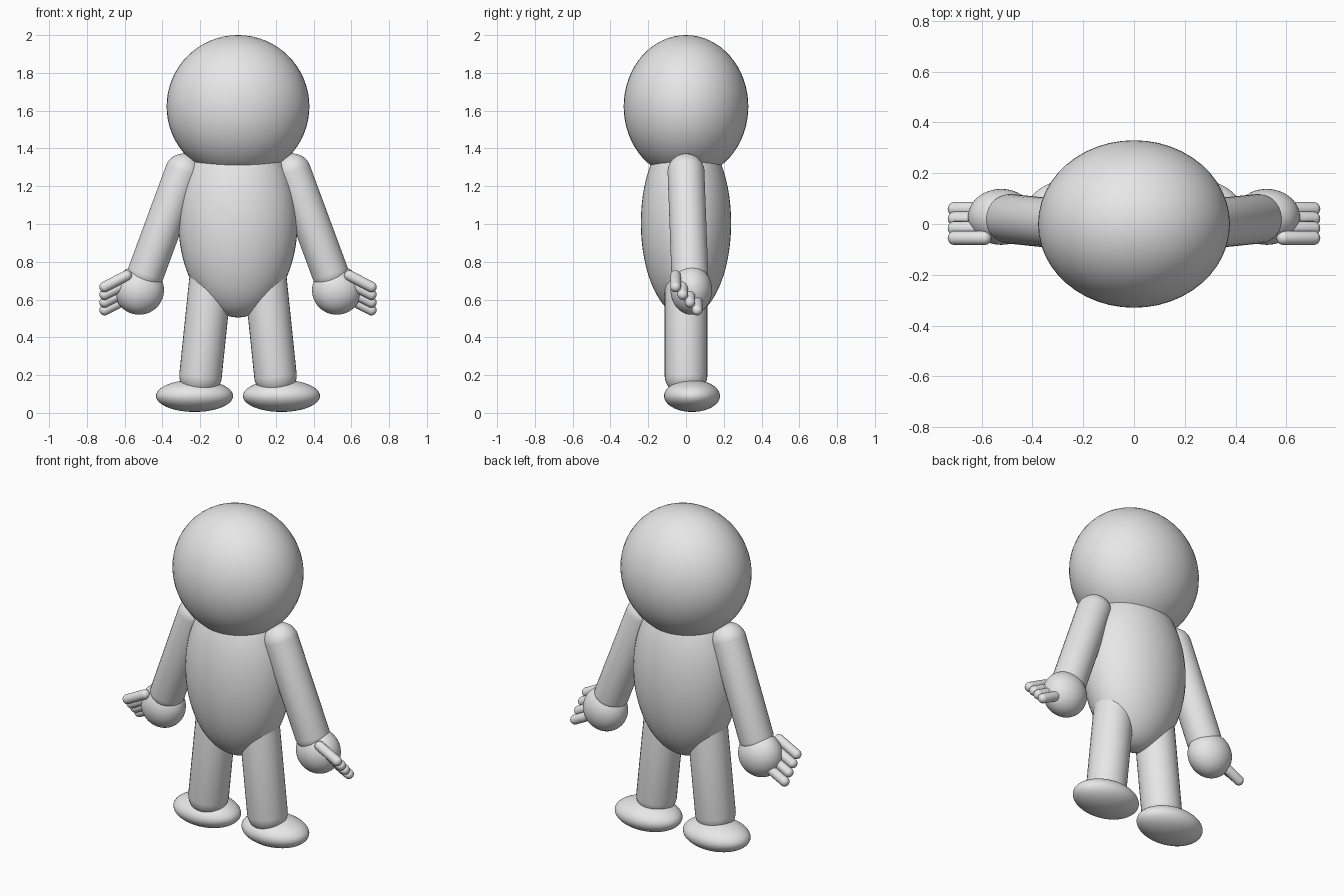
import bpy
import bmesh
from mathutils import Vector, Matrix

old = bpy.data.objects.get("Cube")
if old:
    bpy.data.objects.remove(old, do_unlink=True)

# Single plain grey for the whole figure
grey = bpy.data.materials.new("plain_grey")
grey.use_nodes = True
grey.diffuse_color = (0.8, 0.8, 0.8, 1)
grey.node_tree.nodes["Principled BSDF"].inputs["Base Color"].default_value = (0.8, 0.8, 0.8, 1)


def finish(bm, name):
    for face in bm.faces:
        face.smooth = True
    mesh = bpy.data.meshes.new(name)
    bm.to_mesh(mesh)
    bm.free()
    mesh.materials.append(grey)
    obj = bpy.data.objects.new(name, mesh)
    bpy.context.collection.objects.link(obj)
    return obj


def ellipsoid(name, center, radii):
    bm = bmesh.new()
    bmesh.ops.create_uvsphere(bm, u_segments=48, v_segments=32, radius=1)
    bm.transform(Matrix.Translation(center) @ Matrix.Diagonal((*radii, 1)))
    return finish(bm, name)


def capsule(name, start, end, radius, segments=32):
    """Round-ended tube; an odd ring count leaves a middle band to stretch."""
    start, end = Vector(start), Vector(end)
    axis = end - start
    bm = bmesh.new()
    bmesh.ops.create_uvsphere(bm, u_segments=segments, v_segments=21, radius=radius)
    for v in bm.verts:
        if v.co.z > 0:
            v.co.z += axis.length
    turn = axis.to_track_quat('Z', 'Y').to_matrix().to_4x4()
    bm.transform(Matrix.Translation(start) @ turn)
    return finish(bm, name)


# Head and torso
ellipsoid("head", (0, 0, 1.622), (0.378, 0.33, 0.378))
ellipsoid("torso", (0, 0, 1.005), (0.315, 0.239, 0.5))

# Limbs, mirrored left and right
for side, s in (("left", 1), ("right", -1)):
    capsule(f"{side}_arm", (s * 0.29, 0, 1.275), (s * 0.486, 0.02, 0.745), 0.098)
    ellipsoid(f"{side}_hand", (s * 0.523, 0.028, 0.65), (0.131, 0.11, 0.13))
    capsule(f"{side}_leg", (s * 0.198, 0, 0.2), (s * 0.141, 0, 0.75), 0.113)
    ellipsoid(f"{side}_foot", (s * 0.23, 0.032, 0.09), (0.204, 0.148, 0.085))

    # Four parallel fingers stepping down and back
    for i in range(4):
        y = -0.055 + i * 0.038
        z = 0.667 - i * 0.041
        capsule(f"{side}_finger_{i + 1}", (s * 0.59, y, z + 0.06),
                (s * 0.706, y, z), 0.028, 20)
